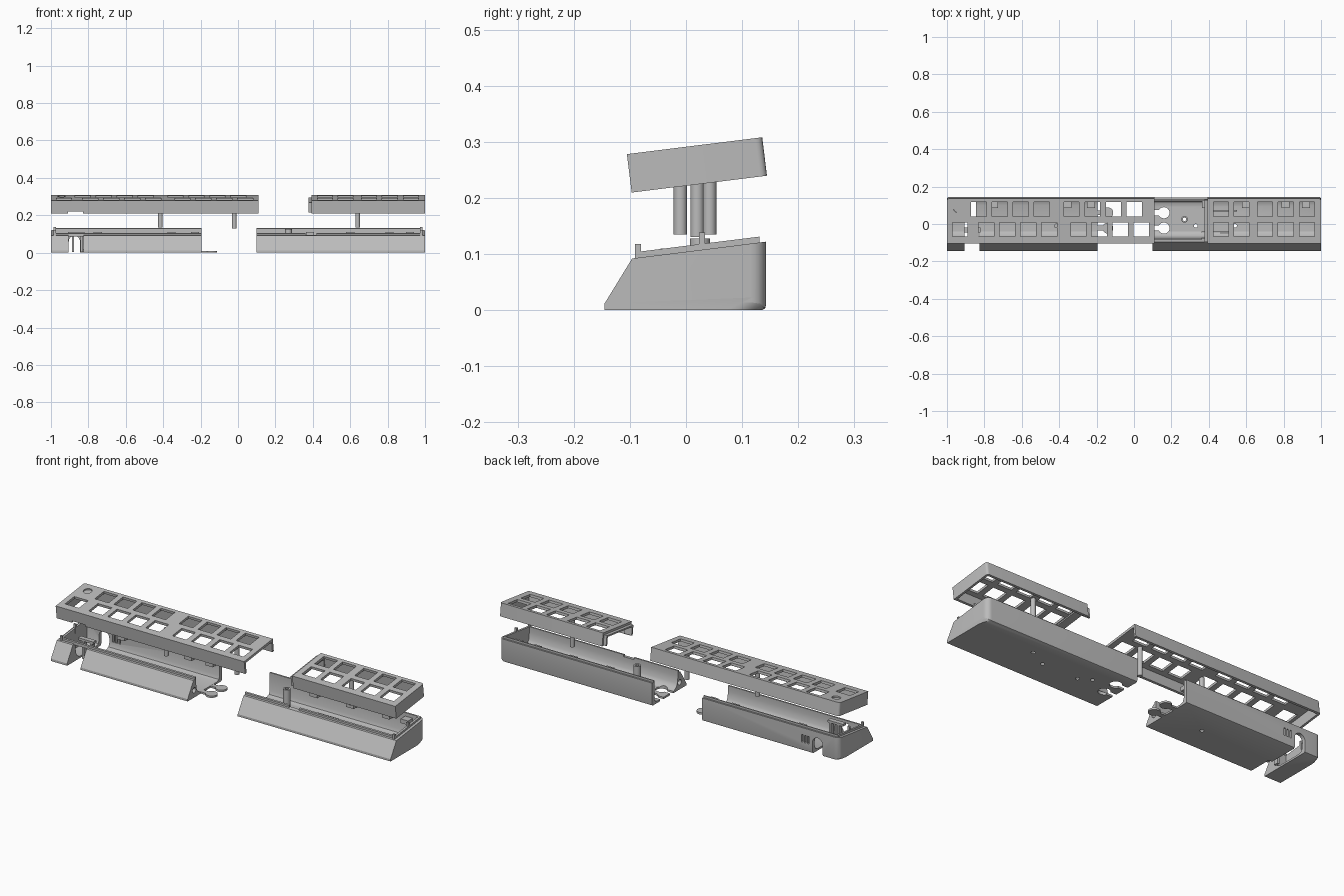
import bpy, bmesh, math
from mathutils import Matrix, Vector

cube = bpy.data.objects.get("Cube")
if cube:
    bpy.data.objects.remove(cube)

gray = bpy.data.materials.new("plastic_gray")
gray.use_nodes = True
COLOR = (0.5, 0.5, 0.5, 1)
gray.diffuse_color = COLOR
gray.node_tree.nodes["Principled BSDF"].inputs["Base Color"].default_value = COLOR


def finish(name, bm, matrix=None):
    bmesh.ops.recalc_face_normals(bm, faces=bm.faces)
    mesh = bpy.data.meshes.new(name)
    bm.to_mesh(mesh)
    bm.free()
    mesh.materials.append(gray)
    ob = bpy.data.objects.new(name, mesh)
    bpy.context.scene.collection.objects.link(ob)
    if matrix:
        ob.matrix_world = matrix
    return ob


def box(bm, x0, x1, y0, y1, z0, z1):
    m = Matrix.Translation(((x0 + x1) / 2, (y0 + y1) / 2, (z0 + z1) / 2))
    m = m @ Matrix.Diagonal((x1 - x0, y1 - y0, z1 - z0, 1))
    bmesh.ops.create_cube(bm, size=1, matrix=m)


def rod(bm, x, y, z0, z1, r, axis="Z"):
    # axis X: z0 and z1 are the x range, x is the height
    if axis == "Z":
        m = Matrix.Translation((x, y, (z0 + z1) / 2))
    elif axis == "X":
        m = Matrix.Translation(((z0 + z1) / 2, y, x)) @ Matrix.Rotation(math.pi / 2, 4, "Y")
    else:
        m = Matrix.Translation((x, (z0 + z1) / 2, y)) @ Matrix.Rotation(math.pi / 2, 4, "X")
    bmesh.ops.create_cone(bm, cap_ends=True, segments=24, radius1=r, radius2=r,
                          depth=z1 - z0, matrix=m)


def prism(bm, profile, x0, x1):
    a = bm.faces.new([bm.verts.new((x0, y, z)) for y, z in profile])
    ext = bmesh.ops.extrude_face_region(bm, geom=[a])
    verts = [v for v in ext["geom"] if isinstance(v, bmesh.types.BMVert)]
    bmesh.ops.translate(bm, verts=verts, vec=(x1 - x0, 0, 0))


def cut(ob, cutters, matrix=None):
    # each cutter is a function that fills a bmesh
    helpers = []
    for fill in cutters:
        bm = bmesh.new()
        fill(bm)
        h = finish("cutter", bm, matrix)
        h.hide_render = True
        mod = ob.modifiers.new("cut", "BOOLEAN")
        mod.operation, mod.solver, mod.object = "DIFFERENCE", "EXACT", h
        helpers.append(h)
    bpy.context.view_layer.update()
    deps = bpy.context.evaluated_depsgraph_get()
    mesh = bpy.data.meshes.new_from_object(ob.evaluated_get(deps))
    ob.modifiers.clear()
    ob.data = mesh
    for h in helpers:
        bpy.data.objects.remove(h)


OUTER = [(-.145, 0), (.135, 0), (.141, .003), (.143, .01), (.143, .122), (-.096, .092), (-.145, .012)]
INNER = [(-.075, .2), (-.075, .075), (-.07, .04), (-.06, .022), (-.04, .01),
         (.1, .01), (.117, .017), (.124, .035), (.124, .2)]
LIP = [(-.085, .088), (.131, .115), (.131, .131), (-.085, .104)]


def tray(side, open_x, end_x, extra):
    s = 1 if end_x > open_x else -1
    hollow = lambda bm: prism(bm, INNER, open_x - s * .02, end_x - s * .025)
    # outer shell with rounded rear corner
    bm = bmesh.new()
    prism(bm, OUTER, open_x, end_x)
    edges = [e for e in bm.edges if all(abs(v.co.x - end_x) < 1e-4 and v.co.y > .134 for v in e.verts)]
    bmesh.ops.bevel(bm, geom=edges, offset=.028, segments=6, affect="EDGES", profile=.5)
    shell = finish(side + "_tray", bm)
    magnet = lambda bm: rod(bm, .038, -.09, open_x - .03, open_x + .03, .014, "X")
    cut(shell, [hollow, magnet] + extra)
    # locating lip around the rim
    bm = bmesh.new()
    prism(bm, LIP, open_x, end_x - s * .014)
    lip = finish(side + "_rim_lip", bm)
    notch = lambda bm: box(bm, .36, .42, -.1, -.07, .08, .2)
    cut(lip, [hollow, notch] if s > 0 else [hollow])
    # alignment pegs at the closed end
    bm = bmesh.new()
    for y, z in ((-.086, .118), (.028, .138)):
        box(bm, min(end_x - s * .014, end_x - s * .026), max(end_x - s * .014, end_x - s * .026),
            y - .005, y + .006, .09, z)
    finish(side + "_alignment_pegs", bm)


JOINT_Y = (.06, -.022)


# right-hand tray: puzzle sockets and screw holes in the floor
def sockets(bm):
    for y in JOINT_Y:
        rod(bm, .16, y, -.02, .03, .03)


def socket_necks(bm):
    for y in JOINT_Y:
        box(bm, .08, .145, y - .014, y + .014, -.02, .03)


def screw_holes(bm):
    for x, y in ((.27, .025), (.33, -.01), (.54, -.01), (.64, .042), (-.415, -.01)):
        rod(bm, x, y, -.02, .03, .01)


tray("left", .1, 1, [sockets, socket_necks, screw_holes])


# opposite tray: cable channel, rear arch and vents
def channel(bm):
    box(bm, -.905, -.825, -.2, -.02, -.02, .2)


def arch(bm):
    box(bm, -.905, -.845, -.03, .2, -.02, .06)


def arch_top(bm):
    rod(bm, -.875, .06, .09, .2, .03, "Y")


def vents(bm):
    for i in range(3):
        box(bm, -.825 + i * .018, -.815 + i * .018, .1, .2, .045, .085)


tray("right", -.195, -1, [channel, arch, arch_top, vents, screw_holes])

# puzzle tongues
bm = bmesh.new()
for y in JOINT_Y:
    rod(bm, -.14, y, 0, .01, .029)
    box(bm, -.2, -.15, y - .013, y + .013, 0, .0098)
finish("joint_tongues", bm)

# cable guide beside the channel
bm = bmesh.new()
for x in (-.882, -.835):
    box(bm, x - .006, x + .006, -.045, -.02, .005, .1)
box(bm, -.91, -.82, -.045, -.02, .098, .11)
finish("cable_guide", bm)

# rear snap blocks
bm = bmesh.new()
for x in (.385, .6, .81, .92, -.75, -.355, -.2 - .03):
    box(bm, x - .022, x + .022, .085, .126, .09, .112)
finish("snap_blocks", bm)

# floor ribs and hollow screw boss
bm = bmesh.new()
for x0, x1, y in ((.42, .55, .07), (.36, .52, -.045)):
    box(bm, x0, x1, y - .004, y + .004, .008, .022)
finish("floor_ribs", bm)
bm = bmesh.new()
rod(bm, .27, .025, .005, .128, .018)
boss = finish("screw_boss", bm)
cut(boss, [lambda b: rod(b, .27, .025, -.02, .2, .009)])

# tilted key covers
TILT = Matrix.Translation((0, .0195, .2588)) @ Matrix.Rotation(math.atan2(.03, .241), 4, "X")
U, V, WALL = .1215, .0345, .012


def cover(side, open_x, end_x, keys, extra):
    s = 1 if end_x > open_x else -1
    bm = bmesh.new()
    box(bm, min(open_x, end_x), max(open_x, end_x), -U, U, -V, V)
    edges = [e for e in bm.edges if all(abs(v.co.x - end_x) < 1e-4 and v.co.y > 0 for v in e.verts)]
    bmesh.ops.bevel(bm, geom=edges, offset=.012, segments=4, affect="EDGES", profile=.5)
    shell = finish(side + "_cover", bm, TILT)

    def hollow(b):
        a, c = sorted((open_x - s * .02, end_x - s * WALL))
        box(b, a, c, -U + WALL, U - WALL, -V - .02, V - .013)

    def key_holes(b):
        for x, u in keys:
            box(b, x - .041, x + .041, u - .039, u + .039, V - .03, V + .02)
    cut(shell, [hollow, key_holes] + extra, TILT)


REAR, FRONT = .063, -.045
four = [i * .112 for i in range(4)]
keys_a = [(x0 + d, u) for x0, u in ((-.83, REAR), (-.334, REAR), (-.79, FRONT), (-.297, FRONT)) for d in four]
keys_a.append((-.93, FRONT))
keys_b = [(x, u) for x in (.465, .575, .70, .812, .925) for u in (REAR, FRONT)]
cover("right", .11, -1, keys_a, [
    lambda b: rod(b, -.943, .068, V - .007, V + .02, .022),
    lambda b: box(b, -.91, -.83, -.2, -.09, -V - .02, -V + .01)])
cover("left", .393, 1, keys_b, [])

# joining flange inside the open cover end
bm = bmesh.new()
for y in (-U + WALL - .003, U - WALL - .006):
    box(bm, .376, .42, y, y + .009, -V + .004, V - .012)
box(bm, .376, .42, -U + WALL, U - WALL, V - .02, V - .012)
finish("cover_flange", bm, TILT)

# posts hanging under the covers
bm = bmesh.new()
for x, y, z in ((-.415, -.01, .135), (-.02, .02, .13), (.64, .042, .135)):
    rod(bm, x, y, z, .282 + y * .12, .012)
finish("cover_posts", bm)

# smooth the rounded surfaces, keep the edges sharp
bpy.ops.object.select_all(action="DESELECT")
for ob in bpy.context.scene.objects:
    if ob.type == "MESH":
        ob.select_set(True)
        bpy.context.view_layer.objects.active = ob
bpy.ops.object.shade_smooth_by_angle(angle=math.radians(30))
